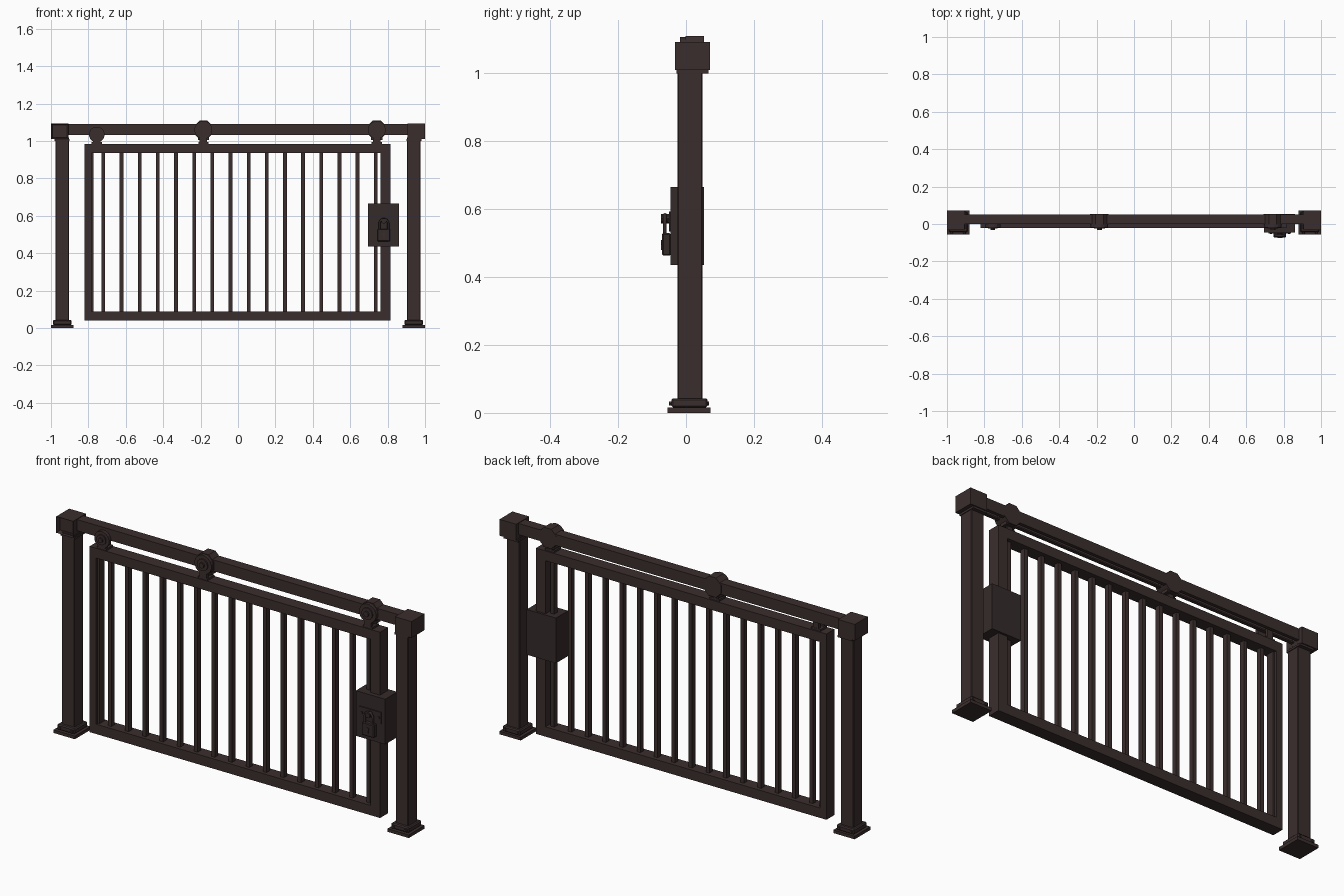
import bpy, bmesh, math
from mathutils import Matrix, Vector

if "Cube" in bpy.data.objects:
    bpy.data.objects.remove(bpy.data.objects["Cube"])


def material(name, rgb):
    m = bpy.data.materials.new(name)
    m.diffuse_color = (*rgb, 1)
    m.use_nodes = True
    m.node_tree.nodes["Principled BSDF"].inputs["Base Color"].default_value = m.diffuse_color
    return m


BROWN = material("dark brown iron", (0.044, 0.027, 0.027))
LOCK = material("darker lock iron", (0.036, 0.023, 0.023))


def finish(name, bm, mat):
    bmesh.ops.recalc_face_normals(bm, faces=bm.faces)
    me = bpy.data.meshes.new(name)
    bm.to_mesh(me)
    bm.free()
    me.materials.append(mat)
    ob = bpy.data.objects.new(name, me)
    bpy.context.collection.objects.link(ob)
    return ob


def box(name, x, y, z, mat=BROWN, bevel=0):
    """Box from (min, max) ranges."""
    bm = bmesh.new()
    bmesh.ops.create_cube(bm, size=1)
    for v in bm.verts:
        v.co = Vector([(r[0] + r[1]) / 2 + c * (r[1] - r[0]) for r, c in zip((x, y, z), v.co)])
    if bevel:
        bmesh.ops.bevel(bm, geom=bm.edges[:], offset=bevel, segments=1, affect='EDGES')
    return finish(name, bm, mat)


def disc(name, x, z, r, y0, y1, sides=16, mat=BROWN):
    """Prism with its axis along y and a flat on top."""
    bm = bmesh.new()
    bmesh.ops.create_cone(bm, cap_ends=True, segments=sides, radius1=r, radius2=r, depth=y1 - y0)
    bm.transform(Matrix.Translation((x, (y0 + y1) / 2, z)) @ Matrix.Rotation(math.pi / 2, 4, 'X')
                 @ Matrix.Rotation(math.pi / sides, 4, 'Z'))
    return finish(name, bm, mat)


# Posts with stepped feet and bolts
for s, side in ((-1, "left"), (1, "right")):
    c = 0.94 * s
    box(side + "_post", (c - 0.036, c + 0.036), (-0.025, 0.048), (0.03, 1.02), bevel=0.003)
    box(side + "_foot", (c - 0.06, c + 0.06), (-0.055, 0.072), (0, 0.016))
    box(side + "_foot_step", (c - 0.05, c + 0.05), (-0.043, 0.064), (0.016, 0.043), bevel=0.005)
    for dx in (-0.034, 0.034):
        disc(side + "_foot_bolt", c + dx, 0.028, 0.007, -0.05, -0.04, 6)
        disc(side + "_foot_bolt", c + dx, 0.028, 0.007, 0.06, 0.068, 6)
    # Rail end caps; the left one has a sunken front
    k = 0.953 * s
    cap = box(side + "_rail_cap", (k - 0.047, k + 0.047), (-0.033, 0.071), (1.01, 1.093))
    if s < 0:
        bm = bmesh.new()
        bm.from_mesh(cap.data)
        front = [f for f in bm.faces if f.normal.y < -0.9]
        bmesh.ops.inset_region(bm, faces=front, thickness=0.012, depth=-0.02)
        bm.to_mesh(cap.data)
        bm.free()
    box(side + "_post_collar", (c - 0.04, c + 0.04), (-0.028, 0.066), (1.0, 1.01))

# Top rail: channel open at the bottom
prof = [(0.0, 1.033), (0.0, 1.09), (0.052, 1.09), (0.052, 1.033), (0.035, 1.033), (0.035, 1.04),
        (0.044, 1.04), (0.044, 1.08), (0.008, 1.08), (0.008, 1.04), (0.017, 1.04), (0.017, 1.033)]
bm = bmesh.new()
face = bm.faces.new([bm.verts.new((-0.98, y, z)) for y, z in prof])
ext = bmesh.ops.extrude_face_region(bm, geom=[face])
bmesh.ops.translate(bm, vec=(1.96, 0, 0), verts=[v for v in ext['geom'] if isinstance(v, bmesh.types.BMVert)])
if face.is_valid and len(face.edges) and not all(len(e.link_faces) > 1 for e in face.edges):
    bm.faces.new(face.verts)
finish("top_rail", bm, BROWN)

# Mitred gate frame
bm = bmesh.new()
outer = [(-0.82, 0.04), (0.815, 0.04), (0.815, 0.985), (-0.82, 0.985)]
inner = [(-0.783, 0.09), (0.762, 0.09), (0.762, 0.935), (-0.783, 0.935)]
rings = [[bm.verts.new((x, y, z)) for x, z in loop]
         for loop, y in ((outer, -0.022), (inner, -0.022), (inner, 0.042), (outer, 0.042))]
for a in range(4):
    for i in range(4):
        r, q, j = rings[a], rings[(a + 1) % 4], (i + 1) % 4
        bm.faces.new((r[i], r[j], q[j], q[i]))
finish("gate_frame", bm, BROWN)

# Gate bars
for i in range(16):
    x = -0.72 + i * 0.0971
    box("gate_bar", (x - 0.01, x + 0.01), (-0.004, 0.022), (0.08, 0.945))
box("gate_edge_bar", (-0.784, -0.773), (-0.01, 0.03), (0.08, 0.945))

# Roller hangers
for x, z, r in ((-0.755, 1.035, 0.042), (-0.185, 1.06, 0.048), (0.742, 1.06, 0.048)):
    disc("roller_wheel", x, z, r, -0.018, -0.001, 16)
    disc("roller_rim", x, z, r * 0.62, -0.024, -0.018, 16)
    disc("roller_hub", x, z, r * 0.3, -0.032, -0.024, 8)
    box("hanger_stem", (x - 0.02, x + 0.02), (-0.018, -0.001), (0.98, z))
    box("hanger_foot", (x - 0.027, x + 0.027), (-0.018, 0.035), (0.98, 0.995))
    box("hanger_link", (x - 0.015, x + 0.015), (0.018, 0.034), (0.98, 1.075))
    if r > 0.045:
        disc("roller_bracket", x, z, 0.054, -0.002, 0.053, 8)
        box("bracket_stem", (x - 0.03, x + 0.03), (0.005, 0.045), (1.005, 1.04))

# Lock box
box("lock_box", (0.695, 0.86), (-0.045, 0.053), (0.435, 0.665), LOCK)
box("hasp_plate", (0.72, 0.84), (-0.05, -0.044), (0.535, 0.594), LOCK)
for x in (0.732, 0.828):
    disc("hasp_rivet", x, 0.565, 0.006, -0.054, -0.049, 8, LOCK)
# Padlock
box("padlock_body", (0.745, 0.814), (-0.071, -0.045), (0.463, 0.53), LOCK, 0.004)
disc("keyhole_round", 0.78, 0.502, 0.007, -0.073, -0.07, 10, BROWN)
box("keyhole_slot", (0.777, 0.783), (-0.073, -0.07), (0.48, 0.5), BROWN)
cu = bpy.data.curves.new("padlock_shackle", 'CURVE')
cu.dimensions = '3D'
cu.bevel_depth = 0.006
cu.bevel_resolution = 1
pts = [(0.757, 0.525)] + [(0.78 - 0.023 * math.cos(t * math.pi / 8), 0.56 + 0.023 * math.sin(t * math.pi / 8))
                          for t in range(9)] + [(0.803, 0.525)]
sp = cu.splines.new('POLY')
sp.points.add(len(pts) - 1)
for p, (x, z) in zip(sp.points, pts):
    p.co = (x, -0.062, z, 1)
cu.materials.append(LOCK)
bpy.context.collection.objects.link(bpy.data.objects.new("padlock_shackle", cu))
# Staple behind the shackle
disc("hasp_staple", 0.78, 0.572, 0.014, -0.074, -0.048, 10, LOCK)
